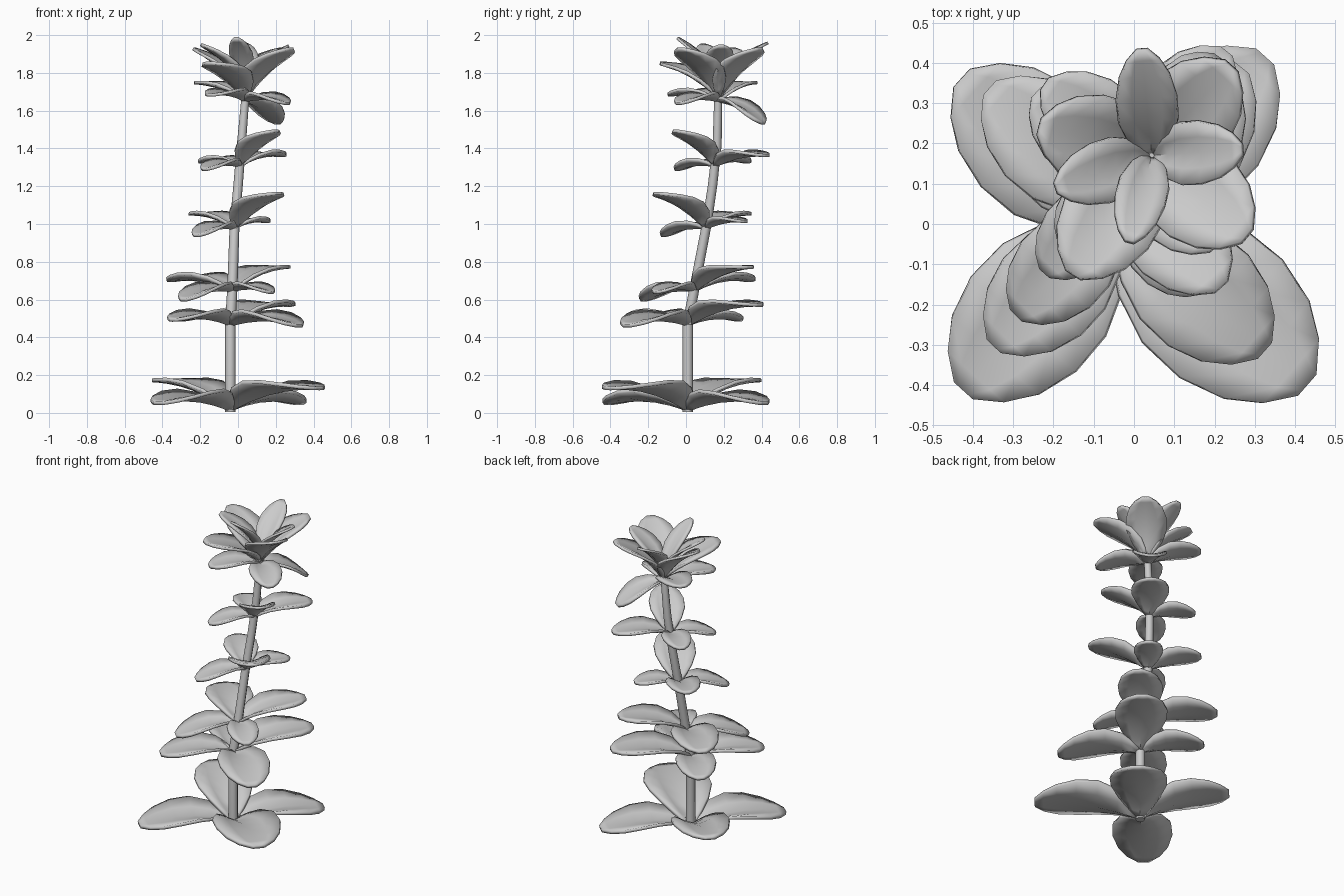
import bpy, bmesh, math
from mathutils import Vector

if "Cube" in bpy.data.objects:
    bpy.data.objects.remove(bpy.data.objects["Cube"])

# Stem centreline: x, y, z, radius
STEM = [(-.04, .01, .005, .028), (-.04, .01, .48, .028), (-.03, .045, .66, .027),
        (-.018, .11, 1.0, .026), (.0, .14, 1.2, .025), (.018, .165, 1.42, .024),
        (.038, .17, 1.66, .021), (.045, .17, 1.74, .014)]

# Leaf outline: position along the leaf, half width (both relative to length)
OUTLINE = [(0, .035), (.1, .125), (.22, .21), (.42, .29), (.62, .30),
           (.8, .25), (.92, .165), (1, .055)]


def stem_at(z):
    p = Vector(STEM[0][:3])
    for a, b in zip(STEM, STEM[1:]):
        if a[2] <= z <= b[2]:
            p = Vector(a[:3]).lerp(Vector(b[:3]), (z - a[2]) / (b[2] - a[2]))
    return p


def smooth(ob, angle):
    bpy.ops.object.select_all(action='DESELECT')
    ob.select_set(True)
    bpy.context.view_layer.objects.active = ob
    bpy.ops.object.shade_smooth_by_angle(angle=math.radians(angle))


def leaf(name, base, tip, width=1.0, thick=.018):
    """Leaf blade: folded up along the midrib, flat at the tip."""
    chord = tip - base
    length = chord.length
    d = chord.normalized()
    side = Vector((0, 0, 1)).cross(d).normalized()
    up = d.cross(side)
    bm = bmesh.new()
    rows = []
    for s, hw in OUTLINE:
        w = hw * length * width
        arch = .062 * length * 4 * s * (1 - s)
        lift = w * .56 * (1 - .98 * s)
        rows.append([bm.verts.new(base + d * s * length + side * w * v
                                  + up * (arch + lift * abs(v) ** 1.2))
                     for v in (-1, -.5, 0, .5, 1)])
    for a, b in zip(rows, rows[1:]):
        for j in range(4):
            bm.faces.new((a[j], b[j], b[j + 1], a[j + 1]))
    me = bpy.data.meshes.new(name)
    bm.to_mesh(me)
    bm.free()
    ob = bpy.data.objects.new(name, me)
    bpy.context.collection.objects.link(ob)
    m = ob.modifiers.new("thickness", 'SOLIDIFY')
    m.thickness = thick
    m.offset = -1
    smooth(ob, 40)
    return ob


# Stem: tapered octagonal tube
bm = bmesh.new()
rings = []
for x, y, z, r in STEM:
    rings.append([bm.verts.new((x + r * math.cos(k * math.pi / 4),
                                y + r * math.sin(k * math.pi / 4), z)) for k in range(8)])
for a, b in zip(rings, rings[1:]):
    for k in range(8):
        bm.faces.new((a[k], a[(k + 1) % 8], b[(k + 1) % 8], b[k]))
bm.faces.new(rings[0][::-1])
bm.faces.new(rings[-1])
me = bpy.data.meshes.new("stem")
bm.to_mesh(me)
bm.free()
stem = bpy.data.objects.new("stem", me)
bpy.context.collection.objects.link(stem)
smooth(stem, 50)

# Tiers of four leaves: node height, then outer x, outer y, tip height
TIERS = [
    (.025, (-.465, .40, .18), (.365, .455, .06), (-.465, -.455, .06), (.475, -.445, .14)),
    (.475, (-.33, .31, .50), (.30, .425, .58), (-.38, -.335, .50), (.36, -.35, .47)),
    (.655, (-.39, .37, .71), (.28, .365, .78), (-.32, -.255, .605), (.20, -.185, .645)),
    (.985, (-.265, .35, 1.06), (.17, .335, 1.02), (-.245, -.145, .945), (.24, -.18, 1.17)),
    (1.315, (-.22, .345, 1.335), (.255, .455, 1.37), (-.20, -.07, 1.295), (.22, -.075, 1.50)),
    (1.66, (-.245, .37, 1.755), (.235, .435, 1.54), (-.17, -.11, 1.69), (.285, -.065, 1.645)),
    (1.68, (-.25, .26, 1.935), (.26, .41, 1.935), (-.175, -.15, 1.86), (.30, -.05, 1.935)),
]
for n, (z, *leaves) in enumerate(TIERS, 1):
    base = stem_at(z)
    for k, (x, y, tz) in enumerate(leaves, 1):
        size = math.hypot(x - base.x, y - base.y)
        inset = .065 * size
        tip = Vector((x - math.copysign(inset, x - base.x),
                      y - math.copysign(inset, y - base.y), tz))
        leaf(f"leaf_tier{n}_{k}", base, tip, thick=.012 + .012 * size)

# Small upright leaves in the crown: tip position, relative width
CROWN = [((.02, .43, 1.965), .7), ((-.19, .09, 1.955), .75),
         ((.265, .185, 1.95), .82), ((-.01, -.04, 1.99), .6)]
for k, (tip, w) in enumerate(CROWN, 1):
    leaf(f"crown_leaf_{k}", stem_at(1.73), Vector(tip), w, .014)
